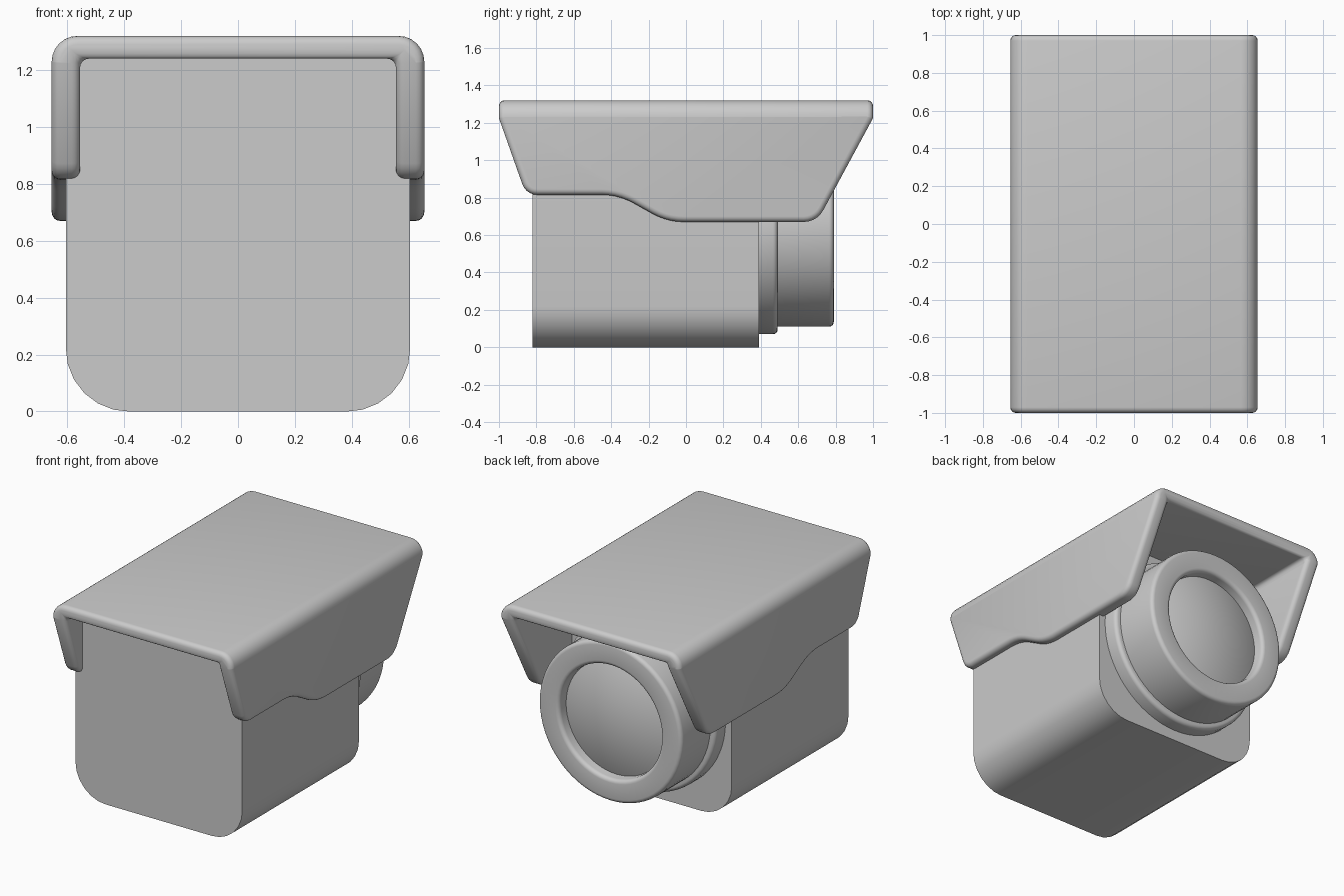
import bpy, bmesh, math
from mathutils import Vector

if "Cube" in bpy.data.objects:
    bpy.data.objects.remove(bpy.data.objects["Cube"])


def rounded(corners, steps=6):
    """Polygon from (a, b, radius) corners, with circular rounding."""
    out = []
    n = len(corners)
    for i, (a, b, r) in enumerate(corners):
        p = Vector((a, b))
        if r == 0:
            out.append(p)
            continue
        u = (Vector(corners[i - 1][:2]) - p).normalized()
        v = (Vector(corners[(i + 1) % n][:2]) - p).normalized()
        w = math.sin(u.angle(v) / 2)
        for k in range(steps + 1):
            t = k / steps
            c0, c1, c2 = (1 - t) ** 2, 2 * t * (1 - t) * w, t * t
            out.append(((p + u * r) * c0 + p * c1 + (p + v * r) * c2) / (c0 + c1 + c2))
    return out


def make_object(name, bm):
    bmesh.ops.recalc_face_normals(bm, faces=bm.faces)
    mesh = bpy.data.meshes.new(name)
    bm.to_mesh(mesh)
    bm.free()
    ob = bpy.data.objects.new(name, mesh)
    bpy.context.collection.objects.link(ob)
    return ob


def activate(ob):
    bpy.ops.object.select_all(action='DESELECT')
    ob.select_set(True)
    bpy.context.view_layer.objects.active = ob


def smooth(ob, angle=35):
    activate(ob)
    bpy.ops.object.shade_smooth_by_angle(angle=math.radians(angle))


def prism(name, points, axis, lo, hi):
    """Extrude a profile along 'x' (points are y,z) or 'y' (points are x,z)."""
    bm = bmesh.new()

    def place(p, d):
        return (d, p[0], p[1]) if axis == 'x' else (p[0], d, p[1])
    a = [bm.verts.new(place(p, lo)) for p in points]
    b = [bm.verts.new(place(p, hi)) for p in points]
    bm.faces.new(a)
    bm.faces.new(b)
    for i in range(len(a)):
        j = (i + 1) % len(a)
        bm.faces.new((a[i], a[j], b[j], b[i]))
    return make_object(name, bm)


def lathe(name, profile, z, closed=False, segments=64):
    """Spin a (radius, y) profile around a y-directed axis at height z."""
    bm = bmesh.new()
    verts = [bm.verts.new((r, y, z)) for r, y in profile]
    for i in range(len(verts) - (0 if closed else 1)):
        bm.edges.new((verts[i], verts[(i + 1) % len(verts)]))
    bmesh.ops.spin(bm, geom=bm.verts[:] + bm.edges[:], cent=(0, 0, z), axis=(0, 1, 0),
                   angle=math.tau, steps=segments, use_merge=True)
    bmesh.ops.remove_doubles(bm, verts=bm.verts, dist=1e-4)
    ob = make_object(name, bm)
    smooth(ob)
    return ob


# Housing with rounded lower corners
body = prism("camera_body", rounded([(-0.605, 1.26, 0), (-0.605, 0, 0.22),
                                     (0.605, 0, 0.22), (0.605, 1.26, 0)]), 'y', -0.82, 0.39)
smooth(body)

# Sun hood: U-shaped section trimmed by the side outline
hood = prism("sun_hood", rounded([
    (-0.655, 0.5, 0), (-0.655, 1.32, 0.09), (0.655, 1.32, 0.09), (0.655, 0.5, 0),
    (0.555, 0.5, 0), (0.555, 1.24, 0), (-0.555, 1.24, 0), (-0.555, 0.5, 0)]), 'y', -1.2, 1.2)
trim = prism("hood_trim", rounded([
    (-1, 1.5, 0), (-1, 1.225, 0), (-0.855, 0.815, 0.06), (-0.36, 0.815, 0.09),
    (-0.1, 0.67, 0.09), (0.7, 0.67, 0.07), (1, 1.225, 0), (1, 1.5, 0)], 5), 'x', -1, 1)
trim.hide_render = True
cut = hood.modifiers.new("trim", 'BOOLEAN')
cut.operation = 'INTERSECT'
cut.solver = 'EXACT'
cut.object = trim
bevel = hood.modifiers.new("soft_edges", 'BEVEL')
bevel.width = 0.03
bevel.segments = 4
bevel.limit_method = 'ANGLE'
bevel.angle_limit = math.radians(40)
bevel.use_clamp_overlap = False
activate(hood)
for m in ("trim", "soft_edges"):
    bpy.ops.object.modifier_apply(modifier=m)
bpy.data.objects.remove(trim)
smooth(hood)

# Lens collar, barrel and domed glass
AXIS = 0.63
lathe("lens_collar", rounded([(0.48, 0.38, 0), (0.56, 0.38, 0),
                              (0.56, 0.49, 0.025), (0.48, 0.49, 0)], 4), AXIS, closed=True)
lathe("lens_barrel", rounded([(0.36, 0.45, 0), (0.52, 0.45, 0),
                              (0.52, 0.79, 0.025), (0.37, 0.79, 0.025)], 4), AXIS, closed=True)
R = 0.375
lathe("lens_glass", [(R * math.sin(t * math.pi / 16), 0.715 + 0.07 * math.cos(t * math.pi / 16) ** 2)
                     for t in range(9)], AXIS)
